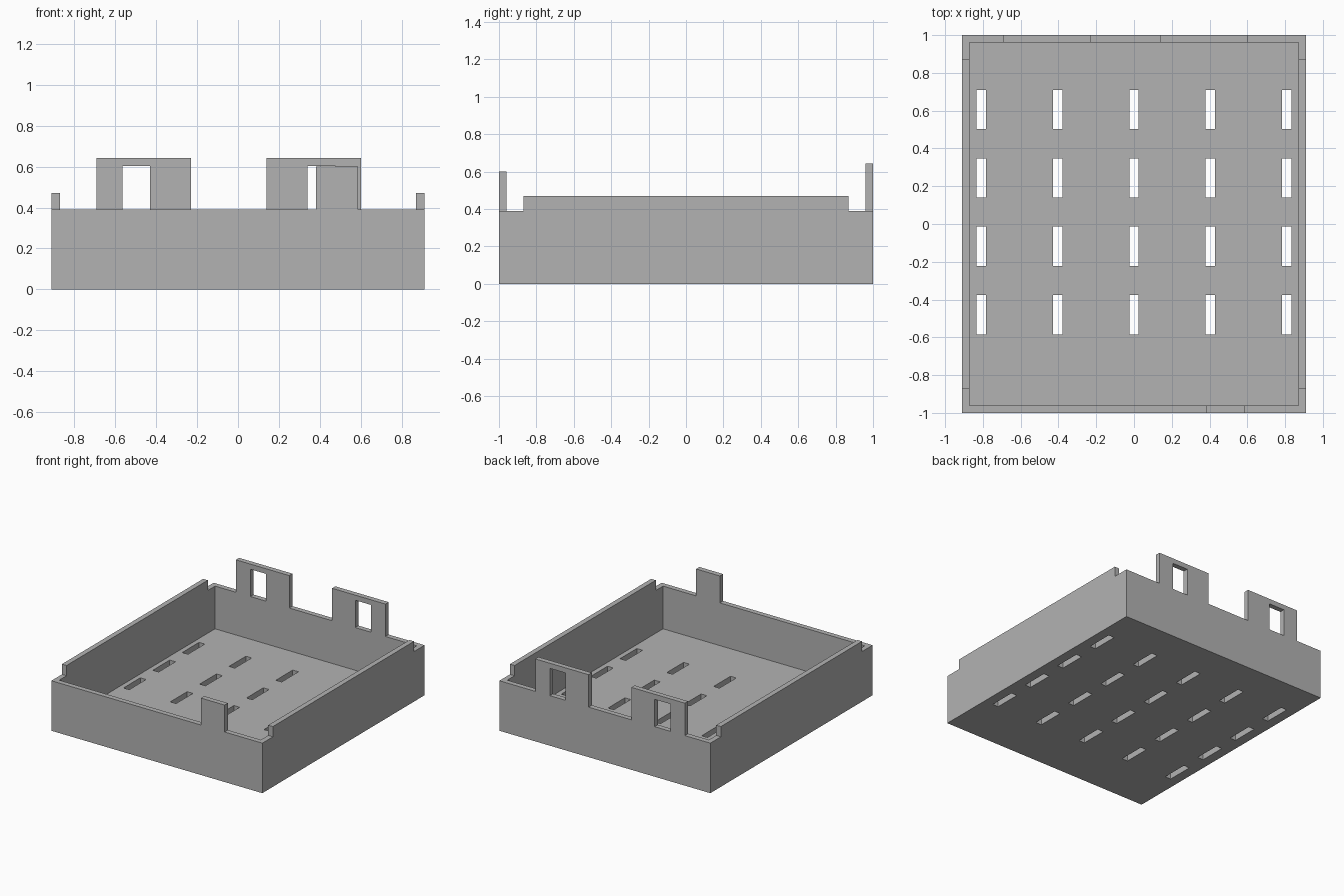
import bpy
import bmesh
from mathutils import Vector

if "Cube" in bpy.data.objects:
    bpy.data.objects.remove(bpy.data.objects["Cube"])

grey = bpy.data.materials.new("plain grey")
grey.use_nodes = True
grey.diffuse_color = (0.45, 0.45, 0.45, 1)
grey.node_tree.nodes["Principled BSDF"].inputs["Base Color"].default_value = grey.diffuse_color

# Overall sizes
HALF_X, HALF_Y = 0.91, 1.0
WALL, FLOOR = 0.04, 0.057
RIM, RAIL = 0.39, 0.47
IN_X, IN_Y = HALF_X - WALL, HALF_Y - WALL


def panel(name, us, vs, keep, place, depth):
    """Flat sheet cut on the lines us and vs; keep(u, v) picks the solid cells; then thickened."""
    us, vs = sorted(us), sorted(vs)
    bm = bmesh.new()
    grid = [[bm.verts.new(place(u, v)) for v in vs] for u in us]
    for i in range(len(us) - 1):
        for j in range(len(vs) - 1):
            if keep((us[i] + us[i + 1]) / 2, (vs[j] + vs[j + 1]) / 2):
                bm.faces.new((grid[i][j], grid[i + 1][j], grid[i + 1][j + 1], grid[i][j + 1]))
    bmesh.ops.delete(bm, geom=[v for v in bm.verts if not v.link_faces], context='VERTS')
    sheet = bmesh.ops.extrude_face_region(bm, geom=bm.faces[:], use_keep_orig=True)
    moved = [g for g in sheet["geom"] if isinstance(g, bmesh.types.BMVert)]
    bmesh.ops.translate(bm, verts=moved, vec=Vector(depth))
    bmesh.ops.recalc_face_normals(bm, faces=bm.faces[:])
    mesh = bpy.data.meshes.new(name)
    bm.to_mesh(mesh)
    bm.free()
    mesh.materials.append(grey)
    obj = bpy.data.objects.new(name, mesh)
    bpy.context.collection.objects.link(obj)


def within(value, spans):
    return any(a < value < b for a, b in spans)


def end_wall(name, y, tabs, top, windows=(), window_top=RIM):
    """Full-width wall with raised tabs, which may have windows."""
    us = {-HALF_X, HALF_X} | {x for span in (*tabs, *windows) for x in span}
    vs = {0, RIM, window_top, top}

    def keep(x, z):
        if z < RIM:
            return True
        return within(x, tabs) and not (z < window_top and within(x, windows))

    panel(name, us, vs, keep, lambda x, z: (x, y, z), (0, WALL, 0))


# Floor with rows of vent slots
slots_x = [(0.404 * i - 0.025, 0.404 * i + 0.025) for i in range(-2, 3)]
slots_y = [(0.606 - 0.362 * i - 0.104, 0.606 - 0.362 * i + 0.104) for i in range(4)]
panel("slotted_floor",
      [-IN_X, IN_X] + [x for s in slots_x for x in s],
      [-IN_Y, IN_Y] + [y for s in slots_y for y in s],
      lambda x, y: not (within(x, slots_x) and within(y, slots_y)),
      lambda x, y: (x, y, 0), (0, 0, FLOOR))

# Front wall with one plain tab, back wall with two windowed tabs
end_wall("front_wall", -HALF_Y, [(0.38, 0.585)], 0.6)
end_wall("back_wall", IN_Y, [(-0.69, -0.23), (0.14, 0.6)], 0.643,
         [(-0.565, -0.43), (0.34, 0.475)], 0.603)

# Side walls with raised rails that stop short of the corners
for name, x in (("left_wall", IN_X), ("right_wall", -HALF_X)):
    panel(name, [-IN_Y, -0.87, 0.87, IN_Y], [0, RIM, RAIL],
          lambda y, z: z < RIM or abs(y) < 0.87,
          lambda y, z: (x, y, z), (WALL, 0, 0))
